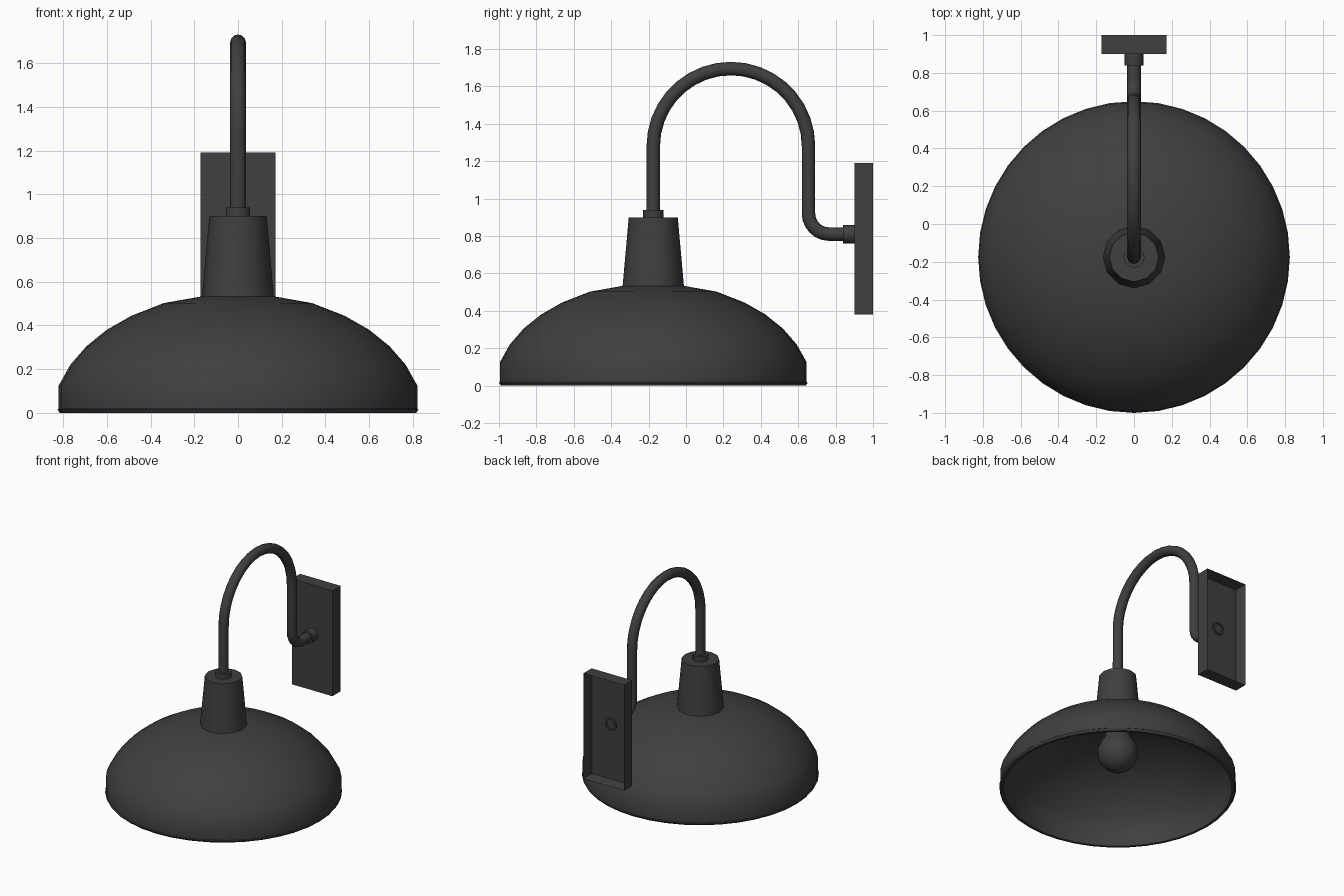
import bpy, bmesh, math
from mathutils import Matrix, Vector

cube = bpy.data.objects.get("Cube")
if cube:
    bpy.data.objects.remove(cube, do_unlink=True)

metal = bpy.data.materials.new("charcoal metal")
COLOUR = (0.05, 0.05, 0.05, 1)
metal.use_nodes = True
metal.diffuse_color = COLOUR
for node in metal.node_tree.nodes:
    if node.type == "BSDF_PRINCIPLED":
        node.inputs["Base Color"].default_value = COLOUR

AXIS_Y = -0.175      # shade axis
ARM_Z = 0.81         # height of the wall fitting
TUBE = 0.036


def finish(obj, angle=40):
    obj.data.materials.clear()
    obj.data.materials.append(metal)
    bpy.ops.object.select_all(action="DESELECT")
    obj.select_set(True)
    bpy.context.view_layer.objects.active = obj
    bpy.ops.object.shade_smooth_by_angle(angle=math.radians(angle))


def from_bmesh(name, bm, angle=40):
    bmesh.ops.recalc_face_normals(bm, faces=bm.faces[:])
    mesh = bpy.data.meshes.new(name)
    bm.to_mesh(mesh)
    bm.free()
    obj = bpy.data.objects.new(name, mesh)
    bpy.context.collection.objects.link(obj)
    finish(obj, angle)
    return obj


def lathe(name, profile, sides, matrix, angle=40):
    """Spin a (radius, height) profile around local z."""
    bm = bmesh.new()
    verts = [bm.verts.new((r, 0, z)) for r, z in profile]
    edges = [bm.edges.new(pair) for pair in zip(verts, verts[1:])]
    bmesh.ops.spin(bm, geom=verts + edges, cent=(0, 0, 0), axis=(0, 0, 1),
                   angle=math.tau, steps=sides)
    bmesh.ops.remove_doubles(bm, verts=bm.verts[:], dist=0.0005)
    bmesh.ops.transform(bm, matrix=matrix, verts=bm.verts[:])
    return from_bmesh(name, bm, angle)


def arc(cy, cz, radius, start, end, steps):
    """Points on an arc in the plane x = 0, angles in degrees."""
    angles = [math.radians(start + (end - start) * i / steps) for i in range(steps + 1)]
    return [(0, cy + radius * math.cos(a), cz + radius * math.sin(a)) for a in angles]


upright = Matrix.Translation((0, AXIS_Y, 0))
to_wall = Matrix.Translation((0, 0, ARM_Z)) @ Matrix.Rotation(math.radians(-90), 4, "X")

# Domed shade with a lip, hollow below
dome = [(0.82, 0.125), (0.767, 0.22), (0.693, 0.305), (0.6, 0.38),
        (0.49, 0.443), (0.34, 0.502), (0.17, 0.532)]
inside = [(r - 0.018, z - 0.012) for r, z in reversed(dome)]
lathe("shade", [(0, 0.535)] + dome[::-1] + [(0.82, 0.02), (0.825, 0.015), (0.815, 0),
      (0.795, 0), (0.797, 0.02)][:] + inside[::-1] + [(0, 0.52)], 40, upright)

# Tapered socket housing and tube collar
lathe("socket_housing", [(0, 0.52), (0.165, 0.52), (0.131, 0.9), (0, 0.9)], 12, upright)
lathe("tube_collar", [(0, 0.89), (0.056, 0.89), (0.056, 0.94), (0, 0.94)], 12, upright)

# Light bulb: round end blending into a narrow neck
BULB_Z, BULB_R = 0.29, 0.142
ball = [(BULB_R * math.sin(a), BULB_Z - BULB_R * math.cos(a))
        for a in (math.radians(15 * i) for i in range(9))]
lathe("bulb", ball + [(0.092, 0.41), (0.085, 0.45), (0.085, 0.525), (0, 0.525)], 24, upright)

# Gooseneck arm swept along its path
path = [(0, AXIS_Y, 0.9)]
path += arc(0.24, 1.28, 0.415, 180, 0, 18)
path += arc(0.765, 0.92, 0.11, 180, 270, 6)
path += [(0, 0.91, ARM_Z)]
curve = bpy.data.curves.new("gooseneck_arm", "CURVE")
curve.dimensions = "3D"
curve.bevel_depth = TUBE
curve.bevel_resolution = 4
curve.use_fill_caps = True
spline = curve.splines.new("POLY")
spline.points.add(len(path) - 1)
for point, co in zip(spline.points, path):
    point.co = (*co, 1)
arm = bpy.data.objects.new("gooseneck_arm", curve)
bpy.context.collection.objects.link(arm)
bpy.ops.object.select_all(action="DESELECT")
arm.select_set(True)
bpy.context.view_layer.objects.active = arm
bpy.ops.object.convert(target="MESH")
finish(bpy.context.view_layer.objects.active)

# Collar where the arm meets the wall plate, and the fitting seen behind it
lathe("wall_collar", [(0, 0.84), (0.049, 0.84), (0.049, 0.905), (0, 0.905)], 12, to_wall)
lathe("rear_fitting", [(0.036, 0.9), (0.049, 0.9), (0.049, 0.918), (0.036, 0.918),
      (0.036, 0.9)], 12, to_wall)

# Wall plate: thin box open towards the wall
bm = bmesh.new()
bmesh.ops.create_cube(bm, size=1)
bmesh.ops.transform(bm, verts=bm.verts[:], matrix=Matrix.Translation((0, 0.95, 0.785))
                    @ Matrix.Diagonal((0.344, 0.1, 0.81, 1)))
back = max(bm.faces, key=lambda f: f.calc_center_median().y)
bmesh.ops.inset_region(bm, faces=[back], thickness=0.008, use_even_offset=True)
bmesh.ops.translate(bm, verts=back.verts[:], vec=Vector((0, -0.092, 0)))
from_bmesh("wall_plate", bm, 30)
